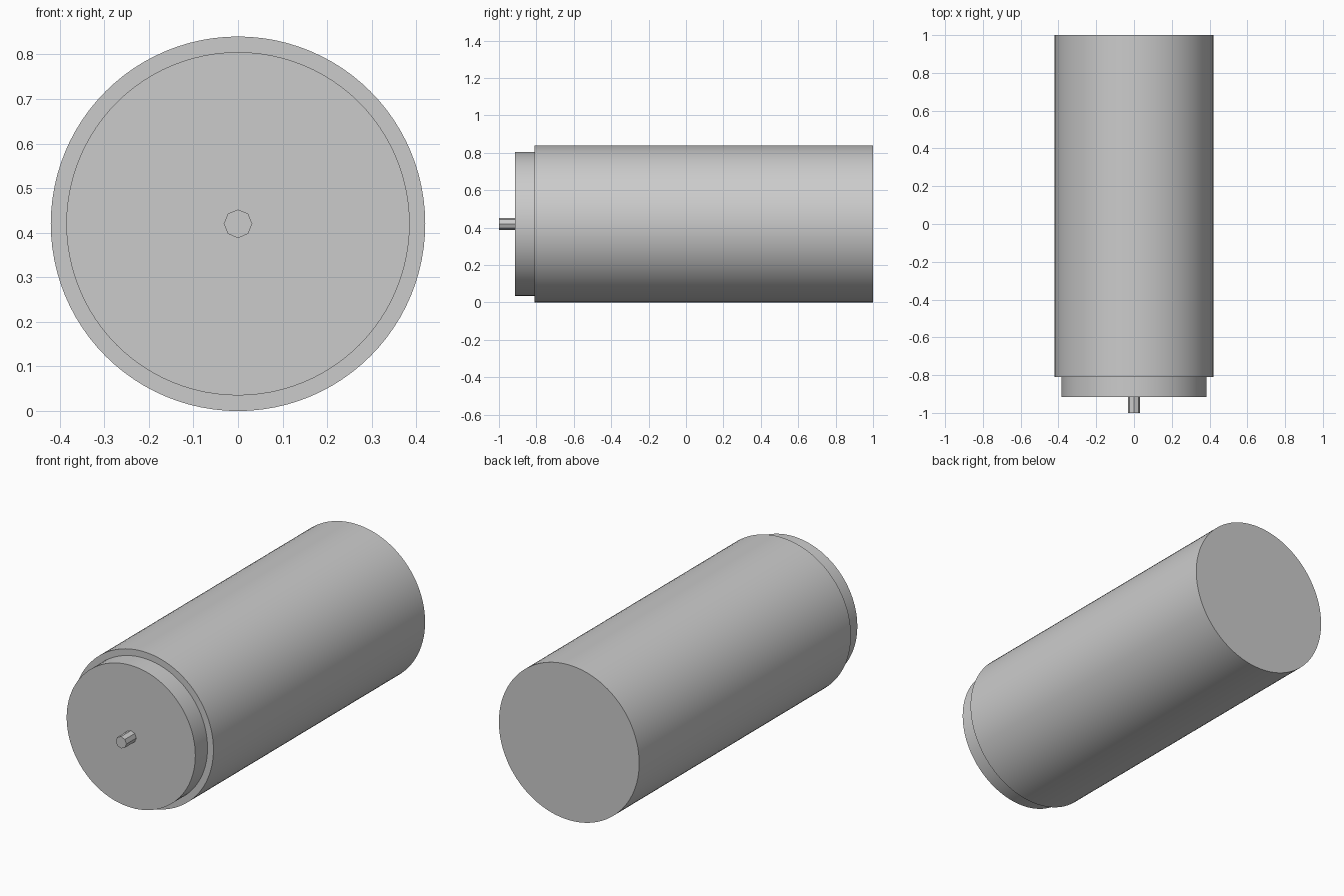
import bpy
import math

if "Cube" in bpy.data.objects:
    bpy.data.objects.remove(bpy.data.objects["Cube"], do_unlink=True)

AXIS_Z = 0.42

# Single plain metal colour
metal = bpy.data.materials.new("grey_metal")
metal.use_nodes = True
colour = (0.6, 0.6, 0.6, 1.0)
metal.diffuse_color = colour
metal.node_tree.nodes["Principled BSDF"].inputs["Base Color"].default_value = colour


def cylinder(name, radius, y_front, y_back, sides, smooth):
    """Capped cylinder lying along y, with a corner pointing straight up."""
    bpy.ops.mesh.primitive_cylinder_add(
        vertices=sides, radius=radius, depth=y_back - y_front,
        location=(0, (y_front + y_back) / 2, AXIS_Z),
        rotation=(math.pi / 2, 0, 0))
    part = bpy.context.object
    part.name = name
    part.data.materials.append(metal)
    if smooth:
        bpy.ops.object.shade_smooth_by_angle(angle=math.radians(30))
    return part


# Main housing, stepped front collar and faceted drive shaft
cylinder("motor_housing", AXIS_Z, -0.81, 1.0, 96, True)
cylinder("front_collar", 0.385, -0.915, -0.81, 96, True)
cylinder("drive_shaft", 0.032, -1.0, -0.915, 8, False)
